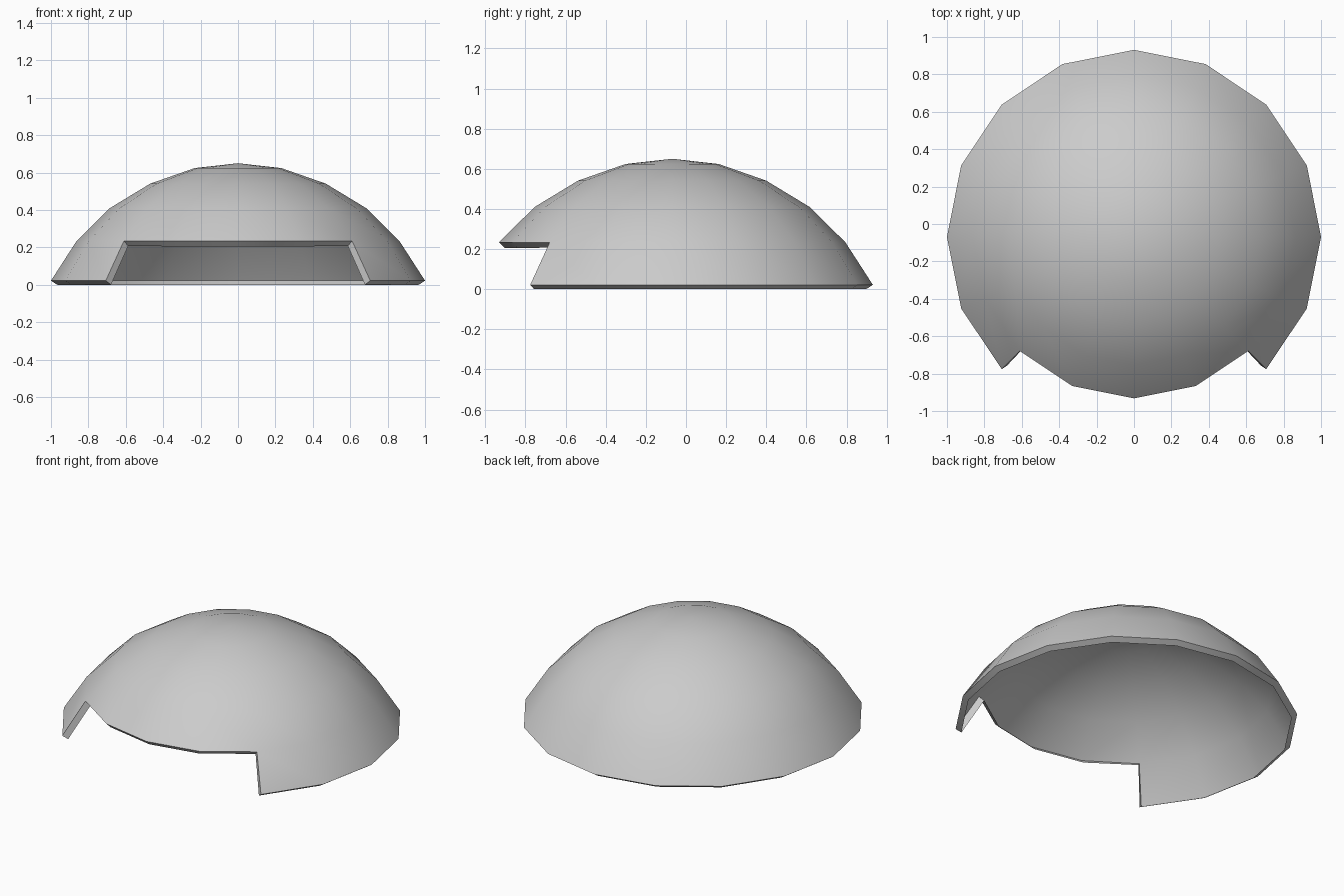
import bpy, bmesh, math

if "Cube" in bpy.data.objects:
    bpy.data.objects.remove(bpy.data.objects["Cube"])

CY = -0.069       # dome centre in y
SEGS = 16
APEX = 0.65
RINGS = [(0.232, 0.624), (0.469, 0.541), (0.685, 0.41), (0.863, 0.234), (1.0, 0.022)]

# Dome: profile turned around z, with a pointed cap
bm = bmesh.new()
apex = bm.verts.new((0, CY, APEX))
rings = []
for r, z in RINGS:
    angles = [2 * math.pi * i / SEGS for i in range(SEGS)]
    rings.append([bm.verts.new((r * math.cos(a), CY + r * math.sin(a), z)) for a in angles])
for i in range(SEGS):
    j = (i + 1) % SEGS
    bm.faces.new((apex, rings[0][i], rings[0][j]))
    for up, low in zip(rings, rings[1:]):
        bm.faces.new((up[i], low[i], low[j], up[j]))

# Front opening: drop the three front rim points
bmesh.ops.delete(bm, geom=rings[-1][11:14], context='VERTS')

mesh = bpy.data.meshes.new("dome_shell")
bm.to_mesh(mesh)
bm.free()
dome = bpy.data.objects.new("dome_shell", mesh)
bpy.context.collection.objects.link(dome)
bpy.context.view_layer.objects.active = dome
dome.select_set(True)

# Inward lip along the open edge only; the shell itself is a single skin
mod = dome.modifiers.new("lip", 'SOLIDIFY')
mod.thickness = 0.04
mod.offset = -1
mod.use_even_offset = True
mod.use_rim_only = True
bpy.ops.object.modifier_apply(modifier=mod.name)
bpy.ops.object.shade_smooth_by_angle(angle=math.radians(35))
